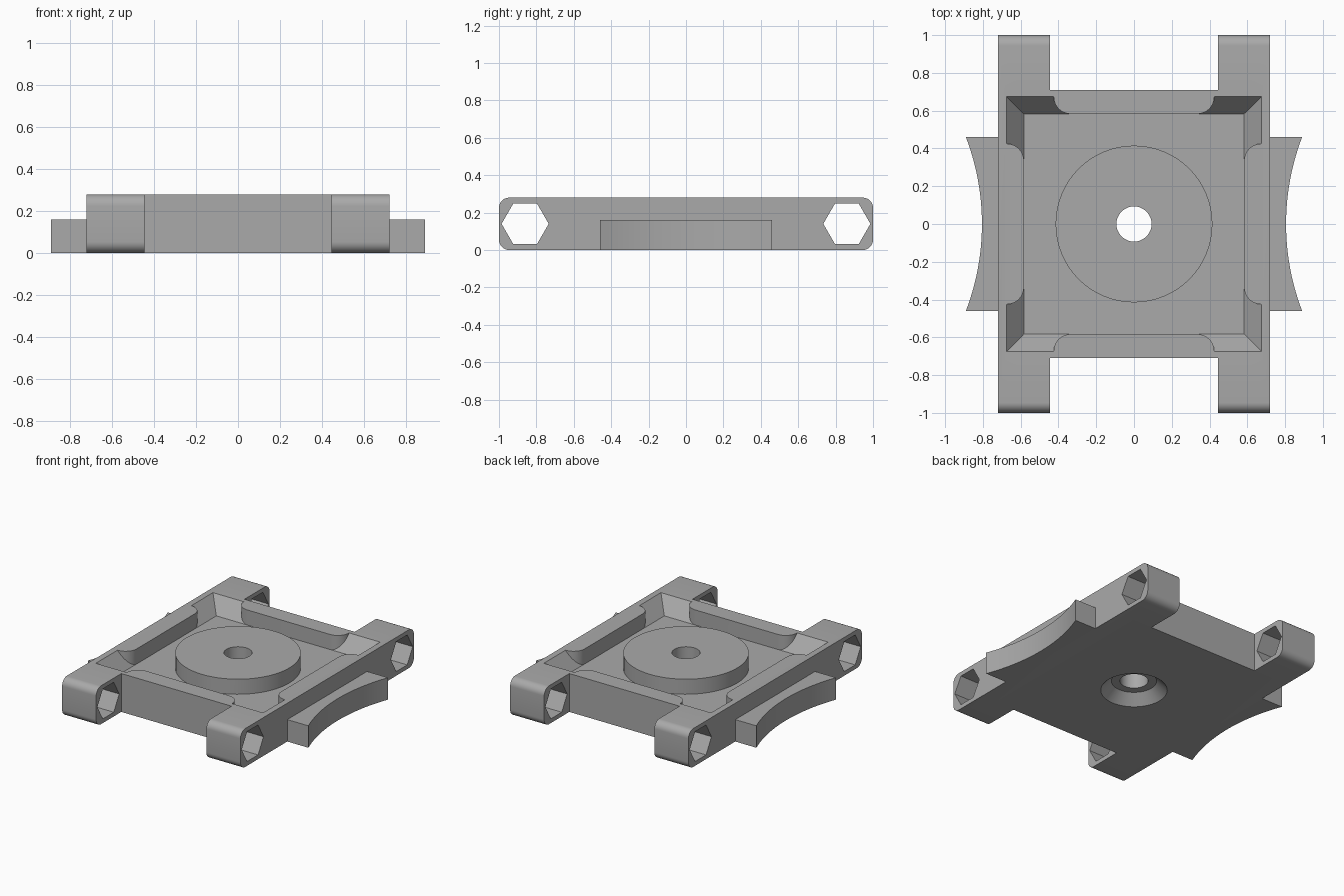
import bpy, bmesh, math
from mathutils import Vector

cube = bpy.data.objects.get("Cube")
if cube:
    bpy.data.objects.remove(cube)

grey = bpy.data.materials.new("plain grey")
grey.use_nodes = True
color = (0.4, 0.4, 0.4, 1)
grey.diffuse_color = color
grey.node_tree.nodes["Principled BSDF"].inputs["Base Color"].default_value = color

HEIGHT, FLOOR = 0.28, 0.17
INNER, OUTER = 0.583, 0.675      # pocket half width at floor and rim


def loft(name, bottom, top):
    """Solid between two matching rings of points."""
    bm = bmesh.new()
    a = [bm.verts.new(p) for p in bottom]
    b = [bm.verts.new(p) for p in top]
    n = len(a)
    bm.faces.new(a)
    bm.faces.new(b)
    for i in range(n):
        j = (i + 1) % n
        bm.faces.new((a[i], a[j], b[j], b[i]))
    bmesh.ops.recalc_face_normals(bm, faces=bm.faces)
    mesh = bpy.data.meshes.new(name)
    bm.to_mesh(mesh)
    bm.free()
    mesh.materials.append(grey)
    obj = bpy.data.objects.new(name, mesh)
    bpy.context.collection.objects.link(obj)
    return obj


def extrude(name, pts, lo, hi, axis="z"):
    """Extrude a 2D outline along z (xy outline) or x (yz outline)."""
    put = (lambda p, h: (p[0], p[1], h)) if axis == "z" else (lambda p, h: (h, p[0], p[1]))
    return loft(name, [put(p, lo) for p in pts], [put(p, hi) for p in pts])


def arc(cx, cy, r, start, end, n):
    return [(cx + r * math.cos(math.radians(start + (end - start) * i / n)),
             cy + r * math.sin(math.radians(start + (end - start) * i / n))) for i in range(n + 1)]


def circle(r, n=64, cx=0, cy=0):
    return arc(cx, cy, r, 0, 360, n)[:-1]


def rect(x, y):
    return [(-x, -y), (x, -y), (x, y), (-x, y)]


def cone(name, r1, r2, z1, z2):
    return loft(name, [(x, y, z1) for x, y in circle(r1)], [(x, y, z2) for x, y in circle(r2)])


def combine(obj, other, operation):
    mod = obj.modifiers.new(operation.lower(), "BOOLEAN")
    mod.operation, mod.solver, mod.object = operation, "EXACT", other
    bpy.context.view_layer.objects.active = obj
    bpy.ops.object.modifier_apply(modifier=mod.name)
    bpy.data.objects.remove(other)


# Main block with two long rails whose ends form the lugs
frame = extrude("frame", rect(0.6, 0.71), 0, HEIGHT)
R = 0.055
rail = (arc(1 - R, R, R, -90, 0, 8) + arc(1 - R, HEIGHT - R, R, 0, 90, 8)
        + arc(R - 1, HEIGHT - R, R, 90, 180, 8) + arc(R - 1, R, R, 180, 270, 8))
for side in (-1, 1):
    combine(frame, extrude("rail", rail, side * 0.445, side * 0.72, "x"), "UNION")

# Hexagonal holes through the lugs
for side in (-1, 1):
    hexagon = circle(0.126, 6, side * 0.86, HEIGHT / 2)
    combine(frame, extrude("hex_cutter", hexagon, -1, 1, "x"), "DIFFERENCE")

# Pocket with flared corners and straight walls with rounded ends
rise = 0.05
flare = OUTER + (OUTER - INNER) * rise / (HEIGHT - FLOOR)
pocket = loft("pocket_cutter", [(x, y, FLOOR) for x, y in rect(INNER, INNER)],
              [(x, y, HEIGHT + rise) for x, y in rect(flare, flare)])
r = 0.09
wall = ([(0.425, 0.9), (-0.425, 0.9)] + arc(-0.425 + r, INNER + r, r, 180, 270, 10)
        + arc(0.425 - r, INNER + r, r, 270, 360, 10))
for turn in range(4):
    c, s = round(math.cos(turn * math.pi / 2)), round(math.sin(turn * math.pi / 2))
    turned = [(c * x - s * y, s * x + c * y) for x, y in wall]
    combine(pocket, extrude("wall_block", turned, 0, 0.5), "DIFFERENCE")
combine(frame, pocket, "DIFFERENCE")

# Raised round boss, joined and bored, with a countersink beneath
combine(frame, cone("boss", 0.415, 0.415, 0.1, HEIGHT), "UNION")
combine(frame, cone("bore_cutter", 0.093, 0.093, -0.1, 0.5), "DIFFERENCE")
combine(frame, cone("countersink_cutter", 0.27, 0.15, -0.05, 0.07), "DIFFERENCE")

# Low side wings with a concave outer edge
bow = 1.287
half = math.degrees(math.asin(0.46 / bow))
for side, name in ((-1, "right_wing"), (1, "left_wing")):
    edge = arc(0.805 + bow, 0, bow, 180 - half, 180 + half, 24)
    outline = [(side * x, y) for x, y in edge + [(0.72, -0.46), (0.72, 0.46)]]
    extrude(name, outline, 0, 0.16)

# Smooth the curved surfaces, keep real edges sharp
for obj in bpy.context.scene.objects:
    obj.select_set(obj.type == "MESH")
bpy.context.view_layer.objects.active = frame
bpy.ops.object.shade_smooth_by_angle(angle=math.radians(25))
